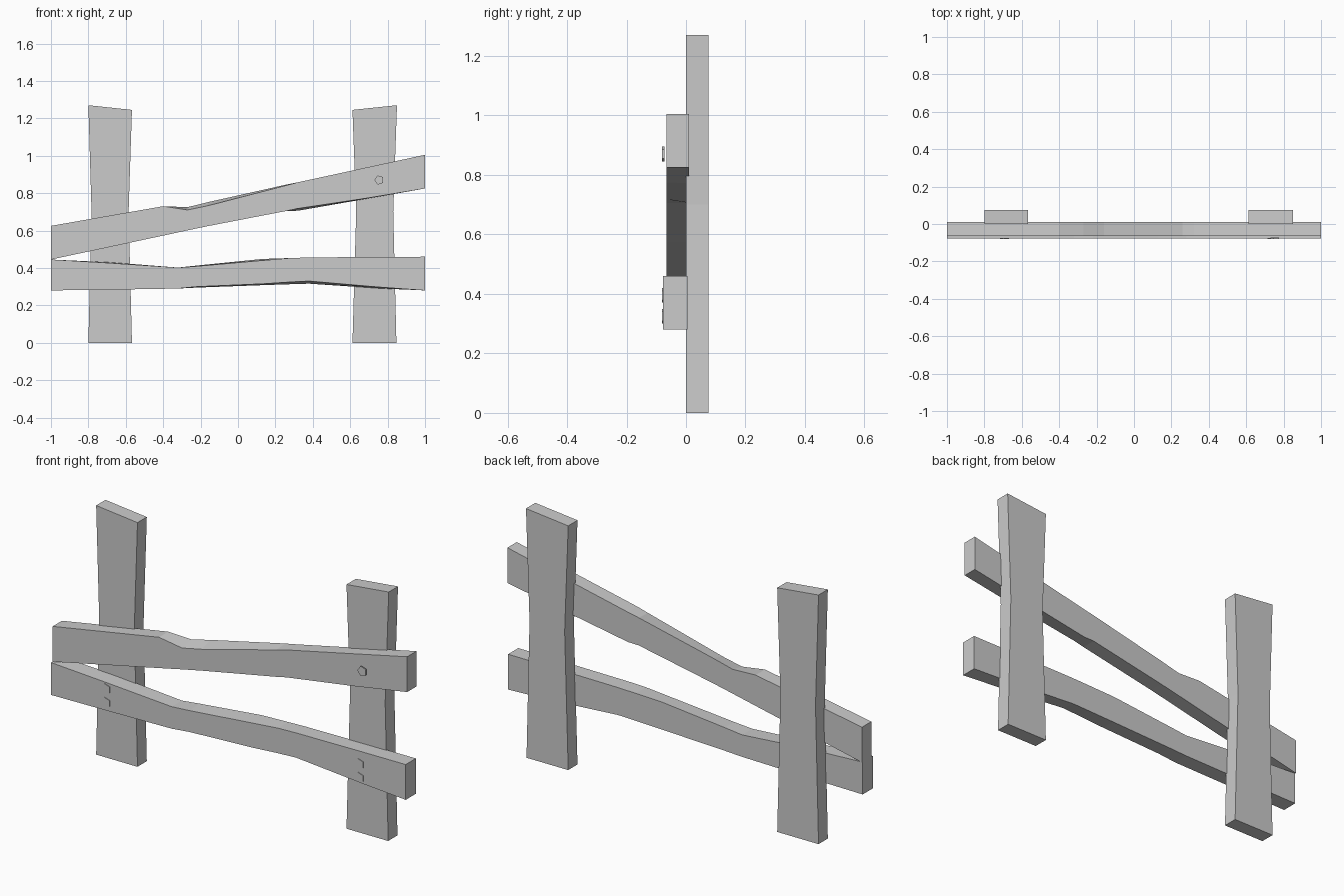
import bpy, bmesh, math
from mathutils import Matrix


def finish(bm, name):
    bmesh.ops.recalc_face_normals(bm, faces=bm.faces)
    me = bpy.data.meshes.new(name)
    bm.to_mesh(me)
    bm.free()
    ob = bpy.data.objects.new(name, me)
    bpy.context.collection.objects.link(ob)
    return ob


def loft(name, rings):
    """Skin a run of four-cornered sections and cap both ends."""
    bm = bmesh.new()
    loops = [[bm.verts.new(p) for p in ring] for ring in rings]
    for a, b in zip(loops, loops[1:]):
        for i in range(4):
            j = (i + 1) % 4
            bm.faces.new((a[i], a[j], b[j], b[i]))
    bm.faces.new(loops[0])
    bm.faces.new(loops[-1])
    return finish(bm, name)


def post(name, rows):
    # row: left x, right x, left z, right z
    loft(name, [[(l, 0, zl), (r, 0, zr), (r, 0.075, zr), (l, 0.075, zl)]
                for l, r, zl, zr in rows])


def rail(name, y0, y1, rows):
    # row: x, front bottom, front top, back bottom, back top
    loft(name, [[(x, y0, fb), (x, y0, ft), (x, y1, bt), (x, y1, bb)]
                for x, fb, ft, bb, bt in rows])


def nail(name, x, z, y0, y1):
    bm = bmesh.new()
    m = (Matrix.Translation((x, (y0 + y1) / 2, z))
         @ Matrix.Rotation(math.pi / 2, 4, 'X') @ Matrix.Rotation(math.radians(18), 4, 'Z'))
    bmesh.ops.create_cone(bm, cap_ends=True, segments=5, radius1=0.026,
                          radius2=0.026, depth=y1 - y0, matrix=m)
    finish(name=name, bm=bm)


# Waisted posts with slanted tops
post("left_post", [(-0.80, -0.567, 0, 0), (-0.783, -0.585, 0.70, 0.70),
                   (-0.80, -0.567, 1.27, 1.245)])
post("right_post", [(0.612, 0.847, 0, 0), (0.632, 0.83, 0.70, 0.70),
                    (0.612, 0.85, 1.245, 1.27)])

# Sloping upper rail with a chipped top edge
rail("upper_rail", -0.065, 0.01, [
    (-1.0, 0.445, 0.625, 0.445, 0.625),
    (-0.40, 0.573, 0.73, 0.573, 0.73),
    (-0.27, 0.601, 0.71, 0.601, 0.725),
    (-0.16, 0.624, 0.733, 0.624, 0.752),
    (0.26, 0.705, 0.842, 0.705, 0.846),
    (0.32, 0.718, 0.858, 0.706, 0.858),
    (0.70, 0.775, 0.940, 0.772, 0.940),
    (1.0, 0.825, 1.005, 0.825, 1.005)])

# Nearly level lower rail
rail("lower_rail", -0.077, 0.005, [
    (-1.0, 0.28, 0.445, 0.28, 0.445),
    (-0.68, 0.284, 0.426, 0.284, 0.430),
    (-0.32, 0.290, 0.402, 0.290, 0.402),
    (-0.22, 0.300, 0.409, 0.295, 0.413),
    (0.13, 0.315, 0.440, 0.308, 0.448),
    (0.28, 0.325, 0.453, 0.313, 0.453),
    (0.38, 0.330, 0.456, 0.316, 0.456),
    (0.75, 0.298, 0.459, 0.291, 0.459),
    (1.0, 0.28, 0.46, 0.28, 0.46)])

# Five-sided nail heads
nail("upper_nail", 0.755, 0.87, -0.080, -0.073)
for side, x in (("left", -0.69), ("right", 0.74)):
    for level, z in (("low", 0.325), ("high", 0.395)):
        nail(f"{side}_{level}_nail", x, z, -0.080, -0.073)
